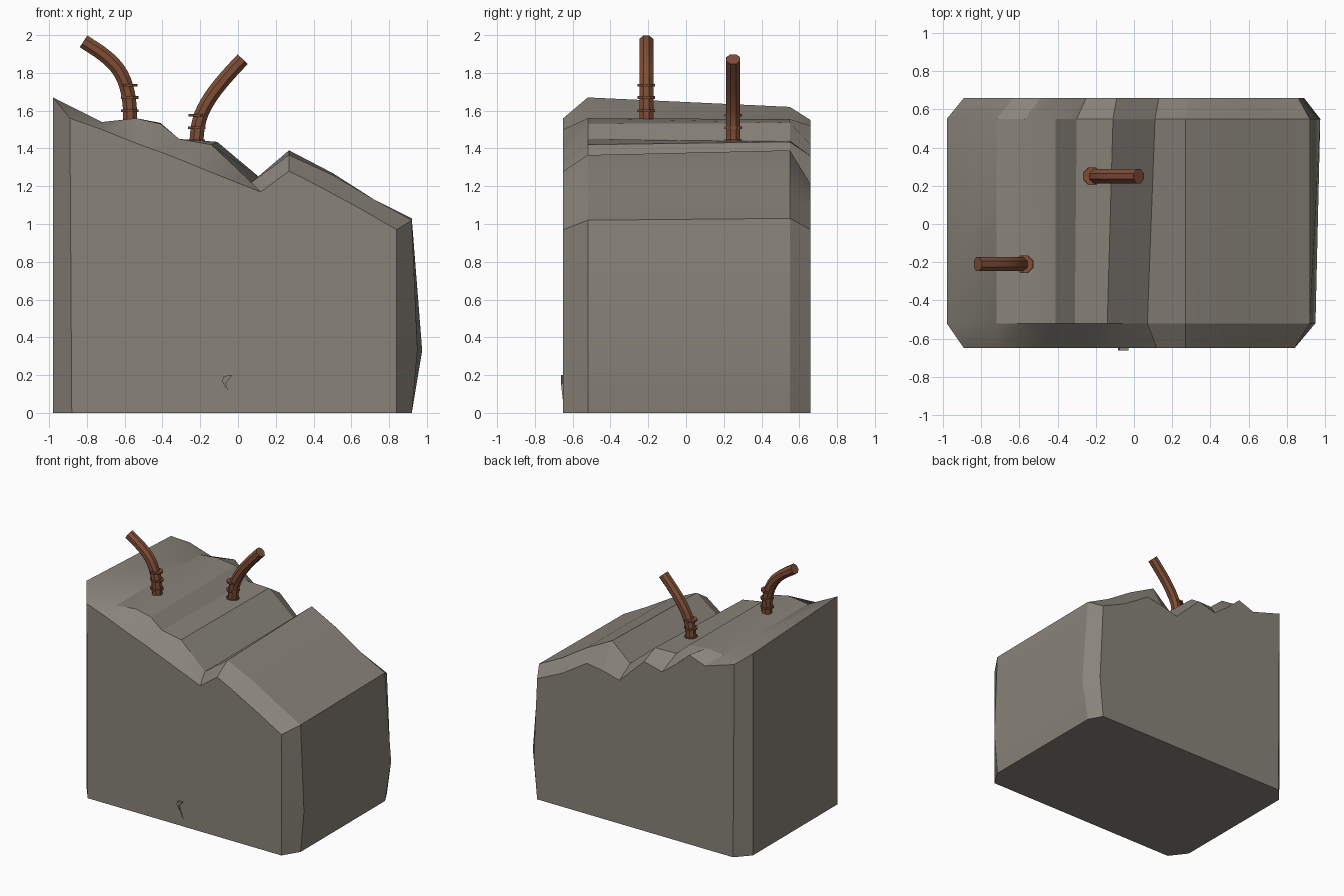
import bpy, bmesh, math
from mathutils import Vector

if "Cube" in bpy.data.objects:
    bpy.data.objects.remove(bpy.data.objects["Cube"])


def material(name, rgb):
    m = bpy.data.materials.new(name)
    m.diffuse_color = (*rgb, 1)
    m.use_nodes = True
    m.node_tree.nodes["Principled BSDF"].inputs["Base Color"].default_value = m.diffuse_color
    return m


concrete = material("concrete grey", (0.25, 0.23, 0.195))
rust = material("rusty brown", (0.21, 0.075, 0.037))


def finish(bm, name, mat, angle):
    bmesh.ops.recalc_face_normals(bm, faces=bm.faces)
    me = bpy.data.meshes.new(name)
    bm.to_mesh(me)
    bm.free()
    me.materials.append(mat)
    ob = bpy.data.objects.new(name, me)
    bpy.context.collection.objects.link(ob)
    bpy.ops.object.select_all(action='DESELECT')
    ob.select_set(True)
    bpy.context.view_layer.objects.active = ob
    bpy.ops.object.shade_smooth_by_angle(angle=math.radians(angle))
    return ob


def loft(bm, rings):
    """Join equal closed rings and cap both ends."""
    vs = [[bm.verts.new(p) for p in r] for r in rings]
    n = len(vs[0])
    for a, b in zip(vs, vs[1:]):
        for i in range(n):
            j = (i + 1) % n
            bm.faces.new((a[i], a[j], b[j], b[i]))
    bm.faces.new(vs[0])
    bm.faces.new(vs[-1])


# Broken block: x-z outlines at four depths, the outer two forming worn corners
# each: y, left x, right bulge x, right foot x, broken top line
sections = [
    (-0.65, -0.88, 0.84, 0.84,
     [(-.89, 1.56), (-.72, 1.50), (-.52, 1.42), (-.38, 1.37), (-.28, 1.33), (-.12, 1.265),
      (.12, 1.17), (.27, 1.28), (.39, 1.22), (.64, 1.085), (.84, .97)]),
    (-0.52, -0.98, 0.95, 0.92,
     [(-.98, 1.67), (-.72, 1.54), (-.54, 1.56), (-.41, 1.53), (-.31, 1.45), (-.14, 1.42),
      (.07, 1.22), (.27, 1.365), (.50, 1.26), (.72, 1.13), (.92, 1.02)]),
    (0.55, -0.98, 0.975, 0.92,
     [(-.98, 1.62), (-.72, 1.54), (-.57, 1.555), (-.41, 1.535), (-.30, 1.44), (-.11, 1.435),
      (.11, 1.25), (.27, 1.39), (.50, 1.27), (.72, 1.13), (.92, 1.03)]),
    (0.66, -0.88, 0.89, 0.86,
     [(-.89, 1.55), (-.63, 1.47), (-.49, 1.52), (-.38, 1.42), (-.25, 1.32), (-.09, 1.36),
      (.13, 1.15), (.28, 1.19), (.42, 1.21), (.64, 1.07), (.86, .97)]),
]
bm = bmesh.new()
loft(bm, [[(x, y, z) for x, z in [(lx, 0)] + top + [(bx, .33), (fx, 0)]]
          for y, lx, bx, fx, top in sections])
finish(bm, "broken_concrete_block", concrete, 25)

# Small chip standing out of the front face
bm = bmesh.new()
outline = [(-.085, .17), (-.075, .195), (-.03, .20), (-.065, .155), (-.03, .06)]
loft(bm, [[(x, -.64, z) for x, z in outline],
          [(x, -.662 if z > .1 else -.651, z) for x, z in outline]])
finish(bm, "front_chip", concrete, 25)


def smooth_path(pts, steps=3):
    """Catmull-Rom points through a short path."""
    p = [Vector(q) for q in pts]
    p = [2 * p[0] - p[1]] + p + [2 * p[-1] - p[-2]]
    out = []
    for a, b, c, d in zip(p, p[1:], p[2:], p[3:]):
        for k in range(steps):
            t = k / steps
            out.append(.5 * (2 * b + (c - a) * t + (2 * a - 5 * b + 4 * c - d) * t * t
                             + (3 * b - a - 3 * c + d) * t ** 3))
    return out + [p[-2]]


def rebar(name, y, path, ribs):
    """Bent eight-sided bar in the x-z plane with flat ribs near its foot."""
    pts = smooth_path(path)
    rings = []
    for i, c in enumerate(pts):
        t = (pts[min(i + 1, len(pts) - 1)] - pts[max(i - 1, 0)]).normalized()
        n = Vector((t.y, -t.x))
        ring = []
        for k in range(8):
            a = math.tau * (k + .5) / 8
            q = c + n * (.04 * math.cos(a))
            ring.append((q.x, y + .04 * math.sin(a), q.y))
        rings.append(ring)
    bm = bmesh.new()
    loft(bm, rings)
    finish(bm, name, rust, 30)
    bm = bmesh.new()
    for x, z in ribs:
        loft(bm, [[(x + .05 * math.cos(math.tau * (k + .5) / 8),
                    y + .05 * math.sin(math.tau * (k + .5) / 8), z + h)
                   for k in range(8)] for h in (-.007, .007)])
    finish(bm, name + "_ribs", rust, 30)


# Two bent reinforcing bars
rebar("left_rebar", -.21,
      [(-.572, 1.48), (-.573, 1.62), (-.592, 1.73), (-.635, 1.82), (-.71, 1.895), (-.818, 1.967)],
      [(-.573, 1.60), (-.573, 1.67), (-.577, 1.735)])
rebar("right_rebar", .25,
      [(-.22, 1.37), (-.217, 1.48), (-.195, 1.58), (-.14, 1.68), (-.065, 1.775), (.025, 1.873)],
      [(-.22, 1.44), (-.219, 1.51), (-.217, 1.575)])
